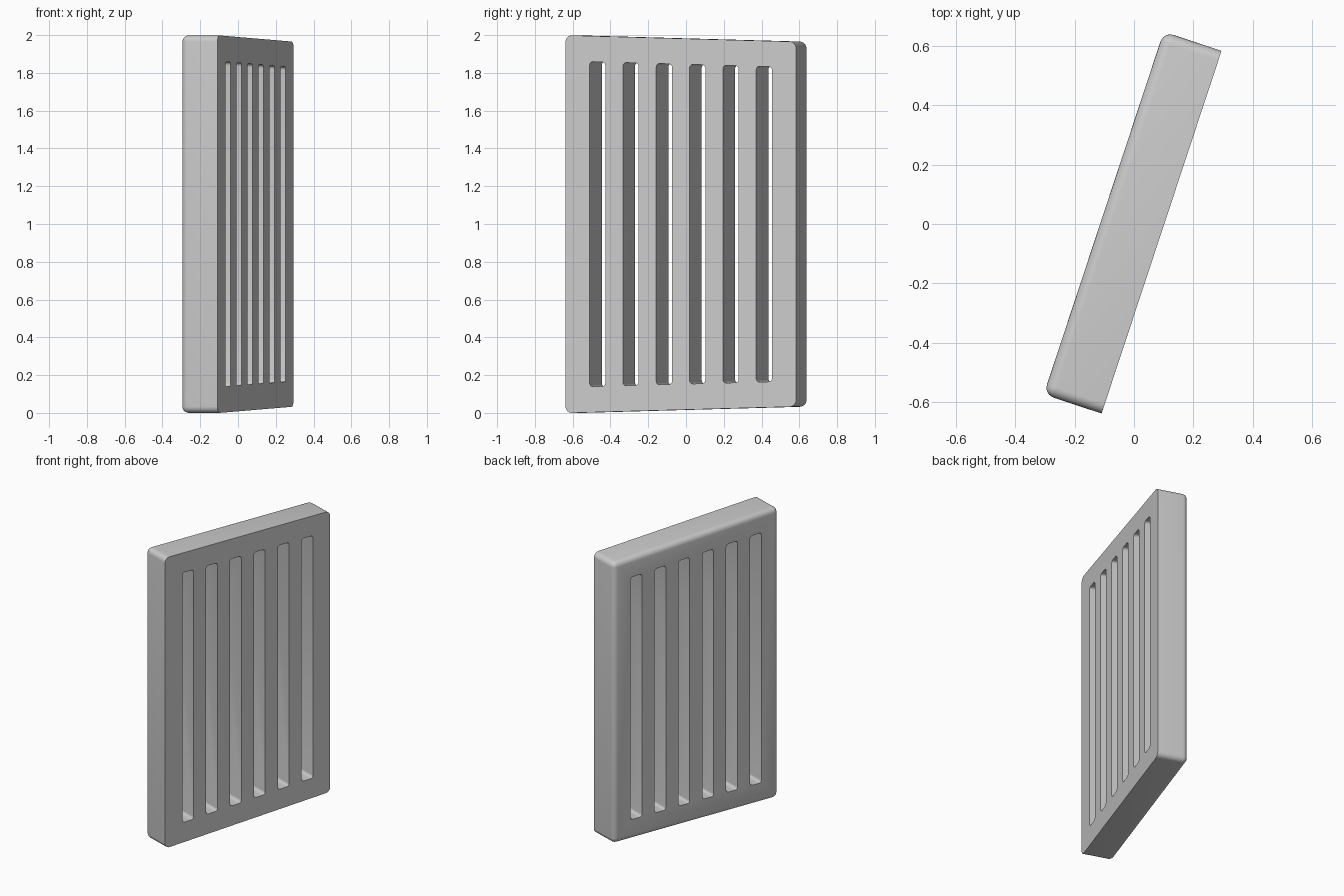
import bpy, bmesh, math
from mathutils import Matrix, Vector

if "Cube" in bpy.data.objects:
    bpy.data.objects.remove(bpy.data.objects["Cube"], do_unlink=True)

LENGTH, DEPTH, HEIGHT = 1.285, 0.205, 2.0
TAPER = 0.034          # rise of the lower edge over the full length
ROUND = 0.035
SLOTS, SLOT_WIDTH = 6, 0.088
END_MARGIN, EDGE_MARGIN = 0.134, 0.136


def lower_edge(y):
    return TAPER * y / LENGTH


def add_block(bm, x0, x1, y0, y1, inset):
    """Block whose top and bottom follow the taper of the panel."""
    verts = [bm.verts.new((x, y, z))
             for x in (x0, x1) for y in (y0, y1)
             for z in (lower_edge(y) + inset, HEIGHT - lower_edge(y) - inset)]
    return bmesh.ops.convex_hull(bm, input=verts)


def round_edges(bm, test, radius, segments):
    bmesh.ops.dissolve_limit(bm, angle_limit=0.001, verts=bm.verts, edges=bm.edges)
    bmesh.ops.recalc_face_normals(bm, faces=bm.faces)
    edges = [e for e in bm.edges if test(e.verts[0].co, e.verts[1].co)]
    bmesh.ops.bevel(bm, geom=edges, offset=radius, segments=segments,
                    profile=0.5, affect='EDGES')


def make_object(bm, name):
    mesh = bpy.data.meshes.new(name)
    bm.to_mesh(mesh)
    bm.free()
    obj = bpy.data.objects.new(name, mesh)
    bpy.context.collection.objects.link(obj)
    return obj


def runs_through(a, b):
    return abs(a.x - b.x) > DEPTH / 2


# Panel: rounded corners and rounded rear rim, crisp front rim
bm = bmesh.new()
add_block(bm, -DEPTH, 0, 0, LENGTH, 0)
round_edges(bm, lambda a, b: runs_through(a, b) or max(a.x, b.x) < -DEPTH / 2, ROUND, 6)
panel = make_object(bm, "slotted_panel")

# Row of slots cut right through the panel
bm = bmesh.new()
pitch = (LENGTH - 2 * END_MARGIN - SLOT_WIDTH) / (SLOTS - 1)
for i in range(SLOTS):
    y = END_MARGIN + i * pitch
    add_block(bm, -DEPTH - 0.1, 0.1, y, y + SLOT_WIDTH, EDGE_MARGIN)
round_edges(bm, runs_through, 0.018, 4)
cutter = make_object(bm, "slot_cutter")
cutter.hide_render = True

cut = panel.modifiers.new("slots", 'BOOLEAN')
cut.operation = 'DIFFERENCE'
cut.solver = 'EXACT'
cut.object = cutter
bpy.context.view_layer.objects.active = panel
panel.select_set(True)
bpy.ops.object.modifier_apply(modifier=cut.name)
bpy.data.objects.remove(cutter, do_unlink=True)

# Turn the panel about the vertical and centre it
panel.data.transform(Matrix.Rotation(math.radians(-18.3), 4, 'Z'))
points = [v.co for v in panel.data.vertices]
mid = [(min(p[i] for p in points) + max(p[i] for p in points)) / 2 for i in (0, 1)]
base = min(p.z for p in points)
panel.data.transform(Matrix.Translation(Vector((-mid[0], -mid[1], -base))))

# Plain grey finish
grey = bpy.data.materials.new("plain_grey")
grey.use_nodes = True
colour = (0.6, 0.6, 0.6, 1)
grey.diffuse_color = colour
grey.node_tree.nodes["Principled BSDF"].inputs["Base Color"].default_value = colour
panel.data.materials.clear()
panel.data.materials.append(grey)
bpy.ops.object.shade_smooth_by_angle(angle=math.radians(35))
